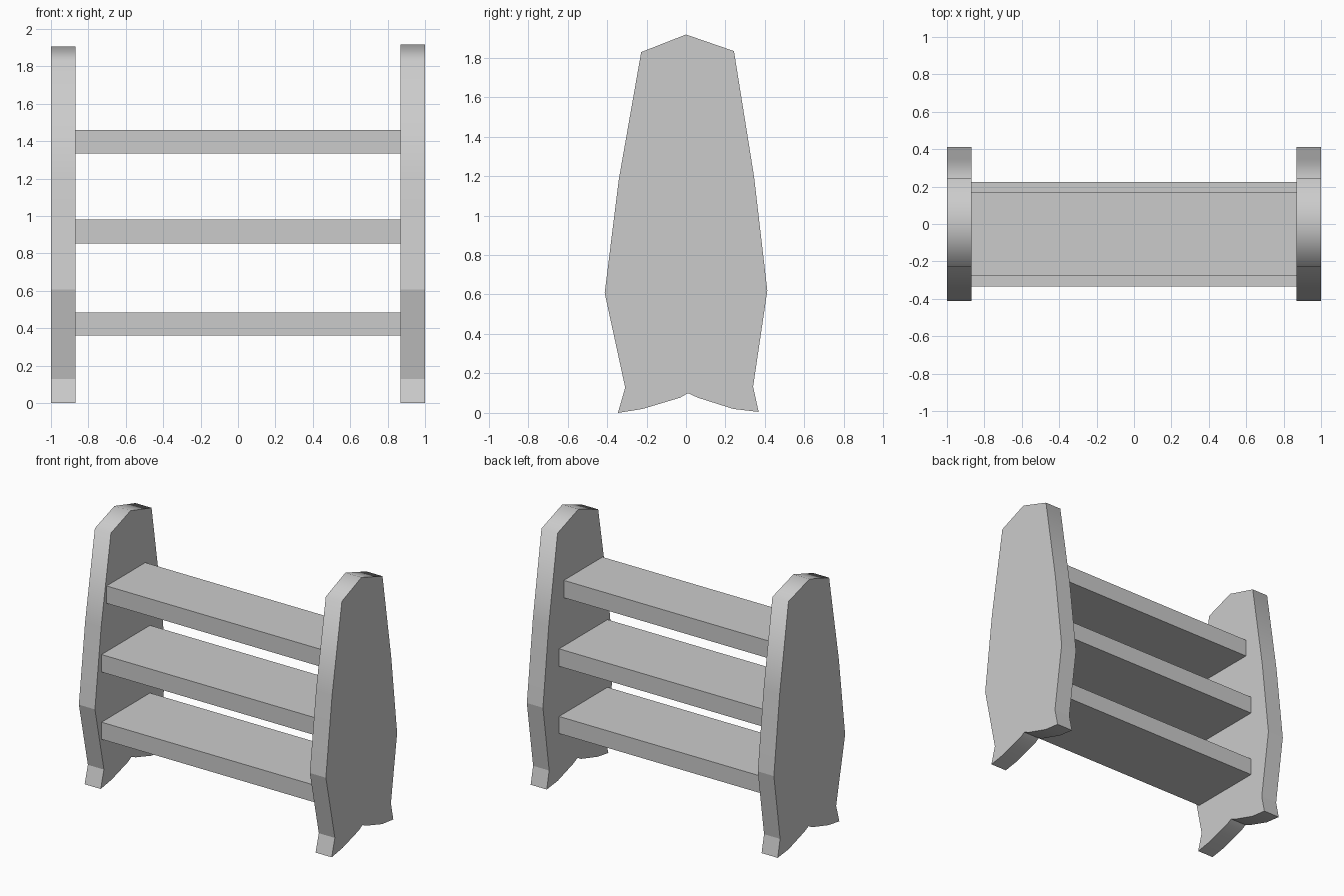
import bpy, bmesh

if "Cube" in bpy.data.objects:
    bpy.data.objects.remove(bpy.data.objects["Cube"])

# Side panel outline as (y, z), counter-clockwise from the front foot
FEET = [(-.345, 0), (-.22, .02), (-.03, .077), (.01, .10), (.06, .077), (.24, .02), (.368, .005)]
BACK = [(.34, .133), (.412, .62), (.345, 1.195), (.243, 1.833)]
FRONT = [(-.227, 1.828), (-.34, 1.185), (-.412, .608), (-.308, .128)]
SMOOTH = {1, 2, 4, 5, 9, 10, 11, 12, 13}   # outline corners that shade smoothly


def finish(name, bm):
    bmesh.ops.recalc_face_normals(bm, faces=bm.faces)
    mesh = bpy.data.meshes.new(name)
    bm.to_mesh(mesh)
    bm.free()
    obj = bpy.data.objects.new(name, mesh)
    bpy.context.collection.objects.link(obj)
    return obj


def side_panel(name, x0, x1, peak):
    outline = FEET + BACK + [(0, peak)] + FRONT
    n = len(outline)
    bm = bmesh.new()
    a = [bm.verts.new((x0, y, z)) for y, z in outline]
    b = [bm.verts.new((x1, y, z)) for y, z in outline]
    bm.faces.new(a)
    bm.faces.new(b[::-1])
    for i in range(n):
        j = (i + 1) % n
        bm.faces.new((a[i], b[i], b[j], a[j])).smooth = True
    # Crisp rims and crisp foot and waist corners, soft top
    for e in bm.edges:
        e.smooth = False
    for i in SMOOTH:
        bm.edges.get((a[i], b[i])).smooth = True
    return finish(name, bm)


def shelf(name, y0, y1, z0, z1):
    bm = bmesh.new()
    bmesh.ops.create_cube(bm, size=1)
    for v in bm.verts:
        v.co = (v.co.x * 1.74, (y0 + y1) / 2 + v.co.y * (y1 - y0),
                (z0 + z1) / 2 + v.co.z * (z1 - z0))
    return finish(name, bm)


# Side panels
side_panel("left_side_panel", -1, -.87, 1.905)
side_panel("right_side_panel", .87, 1, 1.917)

# Shelves, the top one is shallower
shelf("bottom_shelf", -.335, .225, .36, .485)
shelf("middle_shelf", -.335, .225, .852, .98)
shelf("top_shelf", -.277, .17, 1.333, 1.46)
